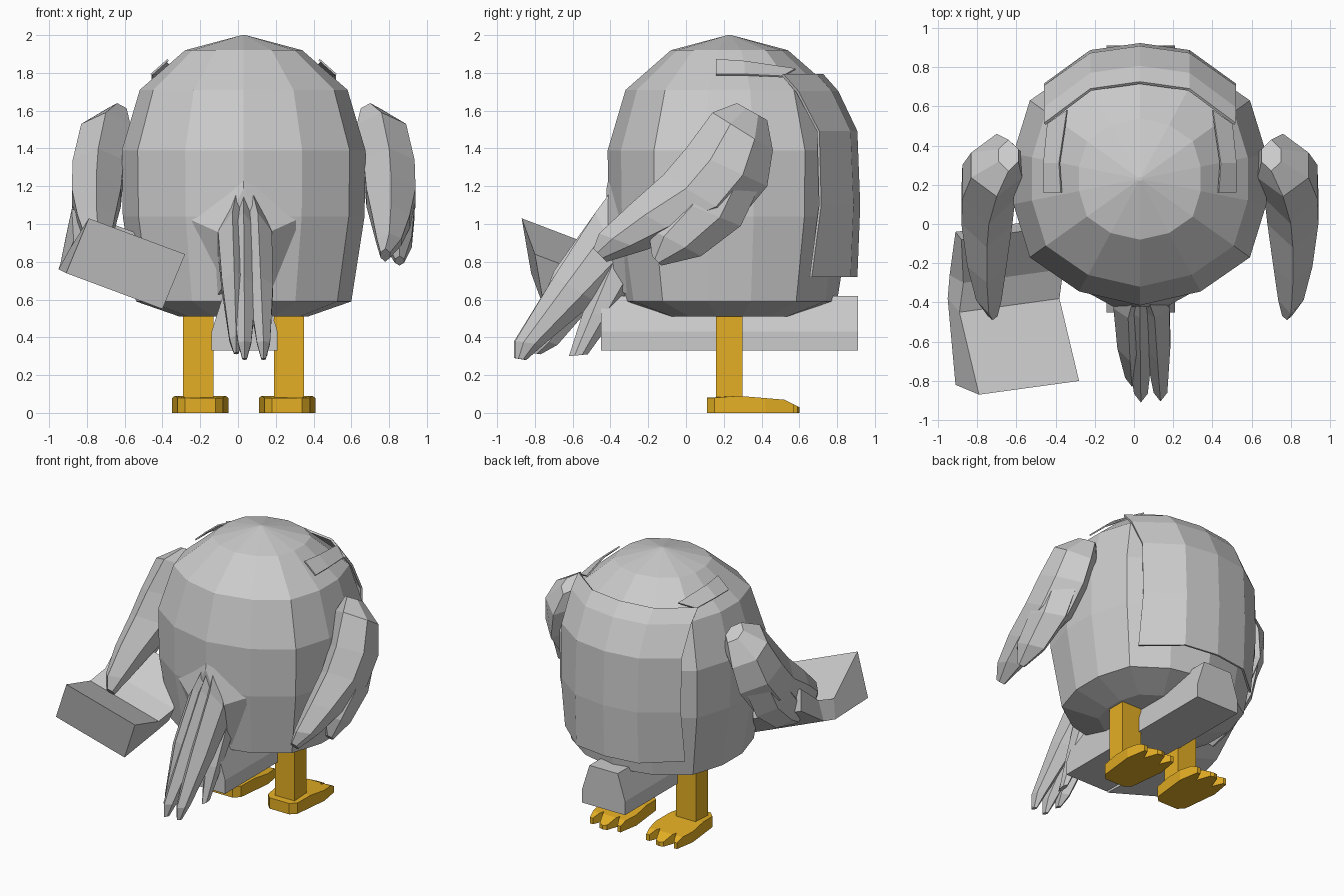
import bpy, bmesh
from mathutils import Vector

if "Cube" in bpy.data.objects:
    bpy.data.objects.remove(bpy.data.objects["Cube"])

CX, CY = 0.03, 0.23            # axis of the body


def finish(bm, name, mat=None):
    bmesh.ops.recalc_face_normals(bm, faces=bm.faces)
    me = bpy.data.meshes.new(name)
    bm.to_mesh(me)
    bm.free()
    ob = bpy.data.objects.new(name, me)
    bpy.context.collection.objects.link(ob)
    if mat:
        me.materials.append(mat)
    return ob


def loft(name, rings, closed=True, mat=None):
    """Bridge rings of points; closed rings are capped at both ends."""
    bm = bmesh.new()
    vs = [[bm.verts.new(p) for p in r] for r in rings]
    n = len(vs[0])
    for a, b in zip(vs, vs[1:]):
        for i in range(n if closed else n - 1):
            j = (i + 1) % n
            bm.faces.new((a[i], a[j], b[j], b[i]))
    if closed:
        bm.faces.new(vs[0])
        bm.faces.new(vs[-1])
    return finish(bm, name, mat)


def flip(p, s):
    return (CX + s * (p[0] - CX), p[1], p[2])


def blade(name, sections, side=1):
    """Feather shape: sections are upper (y,z), lower (y,z), x, half thickness."""
    rings = []
    for (uy, uz), (ly, lz), x, h in sections:
        ring = []
        for t, k in ((0, 0), (.3, 1), (.7, 1), (1, 0), (.7, -1), (.3, -1)):
            ring.append(flip((x + k * h, uy + (ly - uy) * t, uz + (lz - uz) * t), side))
        rings.append(ring)
    return loft(name, rings)


gold = bpy.data.materials.new("gold")
gold.diffuse_color = (0.78, 0.43, 0.018, 1)
gold.use_nodes = True
gold.node_tree.nodes["Principled BSDF"].inputs["Base Color"].default_value = gold.diffuse_color

# Round body, fourteen sides, slightly squared at the shoulders
quarter = [(.48, .89), (.87, .62), (1, .2)]
half = [(0, 1)] + quarter + [(x, -y) for x, y in reversed(quarter)]
circle = half + [(-x, -y) for x, y in half]
prof = [(0.01, 2.0), (.31, 1.92), (.55, 1.71), (.645, 1.39), (.64, 1.04), (.57, .59), (.34, .51)]
loft("body", [[(CX + r * x, CY + r * y, z) for x, y in circle] for r, z in prof])

# Fairing between body and tail
loft("tail_base", [
    [(-.29, -.32, 1.04), (.03, -.38, 1.39), (.35, -.32, 1.04), (.20, -.24, .58), (-.14, -.24, .58)],
    [(-.09, -.43, .95), (.03, -.42, 1.19), (.15, -.43, .95), (.13, -.40, .68), (-.07, -.40, .68)]])

# Tail feathers, overlapping into one bundle
for i, (x0, x1, dy, dz) in enumerate(((-.03, -.01, .08, .03), (.03, .035, 0, 0), (.105, .135, .005, 0))):
    blade(f"tail_feather_{i}", [
        ((-.37, 1.21), (-.28, .90), x0 * .5 + .015, .045),
        ((-.48, 1.06), (-.31, .72), x0, .075),
        ((-.70, .72 + dz), (-.48, .59), (x0 + x1) / 2, .065),
        ((-.91 + dy, .38 + dz), (-.76 + dy, .36), x1, .035),
        ((-.91 + dy, .29 + dz), (-.85 + dy, .28 + dz), x1, .012)])
blade("tail_under_feather", [
    ((-.44, .85), (-.26, .66), .09, .09), ((-.54, .55), (-.39, .49), .12, .05),
    ((-.62, .30), (-.52, .31), .14, .015)])

# Wings, each with a long and a short feather
for s, label in ((1, "right"), (-1, "left")):
    blade(f"{label}_wing", [
        ((.27, 1.64), (.43, 1.55), .70, .05), ((.14, 1.59), (.46, 1.39), .76, .13),
        ((0, 1.40), (.43, 1.20), .80, .135), ((-.12, 1.26), (.28, 1.02), .81, .13),
        ((-.30, 1.10), (-.02, .93), .81, .10), ((-.46, .95), (-.22, .86), .80, .065),
        ((-.49, .87), (-.42, .80), .78, .025)], s)
    blade(f"{label}_wing_short_feather", [
        ((.02, 1.33), (.40, 1.22), .82, .10), ((-.08, 1.14), (.29, .99), .84, .095),
        ((-.20, .98), (.08, .83), .85, .07), ((-.18, .83), (-.13, .78), .855, .025)], s)

# Apron wrapped round the far side, with two straps
rows = [(1.79, .72, .51), (1.70, .80, .59), (1.49, .90, .70), (1.10, .915, .71), (.72, .90, .66)]
apron = loft("apron", [[(CX - .485, e, z), (CX - .25, c - .035, z), (CX, c, z),
                        (CX + .25, c - .035, z), (CX + .485, e, z)] for z, c, e in rows], False)
m = apron.modifiers.new("thickness", "SOLIDIFY")
m.thickness = .015
m.offset = 0
for s, label in ((1, "right"), (-1, "left")):
    strap = loft(f"{label}_strap", [
        [flip(p, s) for p in pair] for pair in (
            ((.40, .58, 1.82), (.50, .51, 1.78)), ((.44, .31, 1.86), (.52, .31, 1.79)),
            ((.43, .16, 1.87), (.52, .16, 1.79)))], False)
    m = strap.modifiers.new("thickness", "SOLIDIFY")
    m.thickness = .01
    m.offset = 0

# Curved scoop held by the left wing
across = Vector((.51, .07, -.19))
scoop = []
for top, low, w in (((-.79, -.87, 1.03), (-.91, -.82, .74), 1), ((-.89, -.45, .87), (-.95, -.38, .76), 1),
                    ((-.87, -.30, .91), (-.94, -.26, .79), 1), ((-.88, -.08, 1.08), (-.91, -.04, .94), .7)):
    t, b = Vector(top), Vector(low)
    scoop.append([t, t + across * w, b + across * w, b])
loft("scoop", scoop)

# Loaf-shaped bar under the body
section = [(-.14, .33), (-.14, .43), (-.08, .62), (.15, .62), (.21, .43), (.21, .33)]
loft("under_bar", [[(x, y, z) for x, z in section] for y in (-.45, .91)])


# Foot with three toes, thinning towards the tips
def foot_top(y):
    if y < .28:
        return .08
    if y < .52:
        return .09 - .02 * (y - .28) / .24
    return .07 - .04 * (y - .52) / .08


outline = [(.18, .11), (.34, .11), (.38, .15), (.41, .42), (.385, .57), (.36, .57), (.325, .49),
           (.29, .59), (.26, .60), (.23, .59), (.195, .49), (.16, .57), (.135, .57), (.11, .42), (.14, .15)]
for s, label in ((1, "right"), (-1, "left")):
    bm = bmesh.new()
    f = bm.faces.new([bm.verts.new(flip((x, y, 0), s)) for x, y in outline])
    up = bmesh.ops.extrude_face_region(bm, geom=[f])["geom"]
    bmesh.ops.translate(bm, vec=(0, 0, .09), verts=[v for v in up if isinstance(v, bmesh.types.BMVert)])
    for y in (.28, .44, .52):
        bmesh.ops.bisect_plane(bm, geom=bm.verts[:] + bm.edges[:] + bm.faces[:],
                               plane_co=(0, y, 0), plane_no=(0, 1, 0))
    for v in bm.verts:
        if v.co.z > .05:
            v.co.z = foot_top(v.co.y)
    finish(bm, f"{label}_foot", gold)
    # Square leg
    loft(f"{label}_leg", [[flip((x, y, z), s) for x, y in
                           ((.19, .16), (.35, .16), (.35, .30), (.19, .30))] for z in (.07, .53)], mat=gold)
